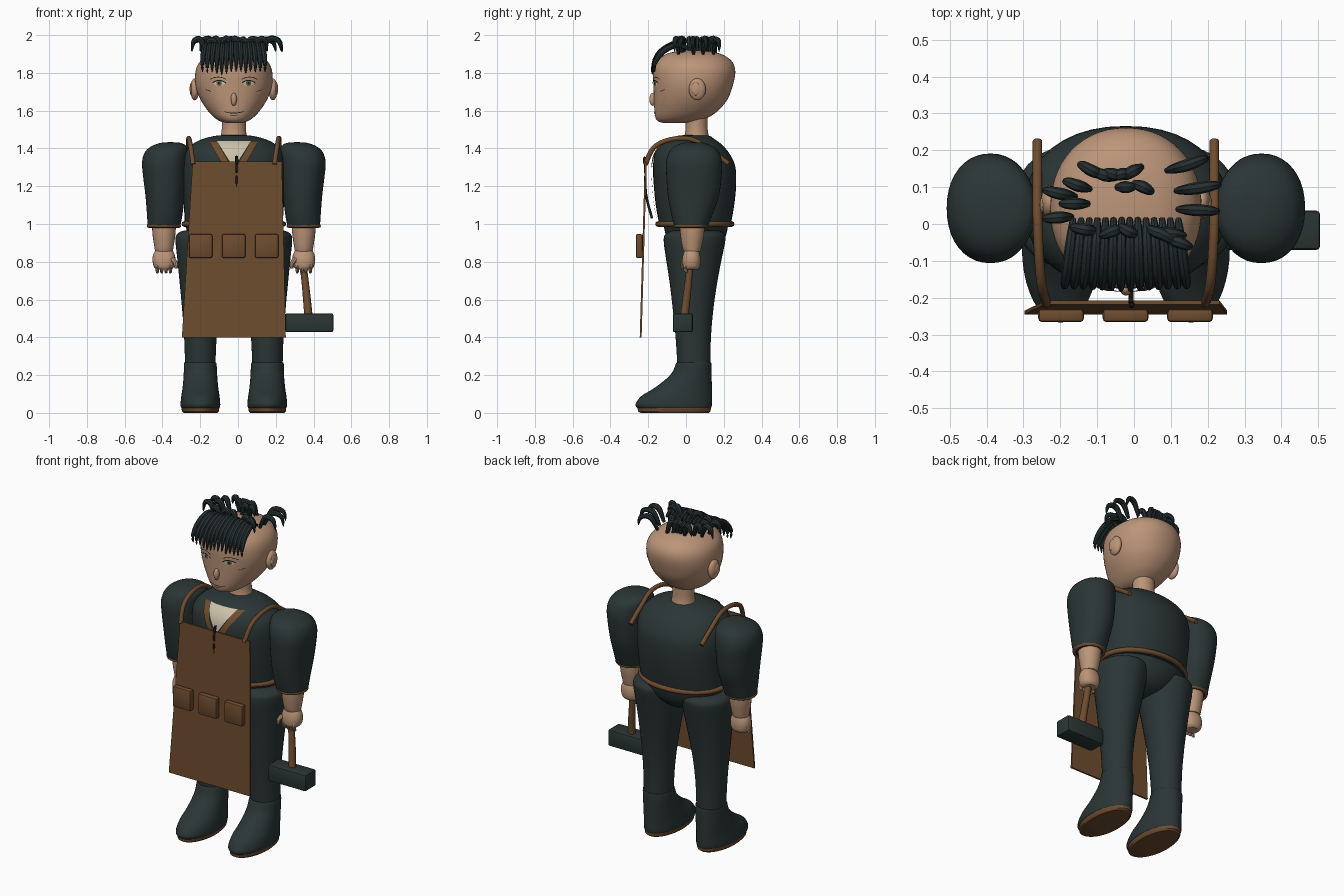
import bpy, bmesh, math, random
from mathutils import Vector, Matrix
from mathutils.bvhtree import BVHTree

if "Cube" in bpy.data.objects:
    bpy.data.objects.remove(bpy.data.objects["Cube"])

random.seed(4)
C = -0.022  # body centre line


def material(name, rgb):
    m = bpy.data.materials.new(name)
    m.diffuse_color = (*rgb, 1)
    m.use_nodes = True
    m.node_tree.nodes["Principled BSDF"].inputs["Base Color"].default_value = m.diffuse_color
    return m


DARK = material("dark_slate_cloth", (0.024, 0.036, 0.036))
HAIR = material("dark_hair", (0.020, 0.030, 0.032))
SKIN = material("skin", (0.50, 0.30, 0.19))
BROWN = material("brown_leather", (0.155, 0.072, 0.028))
CREAM = material("cream_linen", (0.60, 0.53, 0.40))
OLIVE = material("olive_iris", (0.13, 0.13, 0.05))
BLACK = material("near_black", (0.012, 0.010, 0.008))


def finish(bm, name, mat, smooth=True, angle=40):
    me = bpy.data.meshes.new(name)
    bm.to_mesh(me)
    bm.free()
    ob = bpy.data.objects.new(name, me)
    bpy.context.collection.objects.link(ob)
    me.materials.append(mat)
    if smooth:
        bpy.ops.object.select_all(action='DESELECT')
        ob.select_set(True)
        bpy.context.view_layer.objects.active = ob
        bpy.ops.object.shade_smooth_by_angle(angle=math.radians(angle))
    return ob


def spline(rows, steps):
    """Catmull-Rom interpolation through tuples."""
    out = []
    n = len(rows)
    for i in range(n - 1):
        p = [rows[max(i - 1, 0)], rows[i], rows[i + 1], rows[min(i + 2, n - 1)]]
        for k in range(steps):
            t = k / steps
            out.append(tuple(b + 0.5 * t * (c - a + t * (2*a - 5*b + 4*c - d + t * (3*(b - c) + d - a)))
                             for a, b, c, d in zip(*p)))
    return out + [tuple(rows[-1])]


def skin_rings(bm, rings):
    vs = [[bm.verts.new(p) for p in r] for r in rings]
    n = len(vs[0])
    for a, b in zip(vs, vs[1:]):
        for i in range(n):
            bm.faces.new((a[i], a[(i + 1) % n], b[(i + 1) % n], b[i]))
    bm.faces.new(vs[0][::-1])
    bm.faces.new(vs[-1])
    bmesh.ops.recalc_face_normals(bm, faces=bm.faces)


def loft(name, mat, rows, steps=4, n=40, power=2.0):
    """rows of (z, centre x, half width, back-to-front limits y0, y1)"""
    rings = []
    for z, cx, rx, y0, y1 in spline(rows, steps):
        ring = []
        for i in range(n):
            a = 2 * math.pi * i / n
            c, s = math.cos(a), math.sin(a)
            ring.append((cx + rx * math.copysign(abs(c) ** (2 / power), c),
                         (y0 + y1) / 2 + (y1 - y0) / 2 * math.copysign(abs(s) ** (2 / power), s), z))
        rings.append(ring)
    bm = bmesh.new()
    skin_rings(bm, rings)
    return finish(bm, name, mat)


def tube(name, mat, path, radius, steps=5, n=10):
    """Tube along a smoothed path; radius is a number or a function of 0..1"""
    pts = [Vector(p) for p in spline(path, steps)]
    rings = []
    for i, p in enumerate(pts):
        d = (pts[min(i + 1, len(pts) - 1)] - pts[max(i - 1, 0)]).normalized()
        q = d.to_track_quat('Z', 'Y')
        r = radius(i / (len(pts) - 1)) if callable(radius) else radius
        rings.append([p + q @ Vector((r * math.cos(2*math.pi*k/n), r * math.sin(2*math.pi*k/n), 0)) for k in range(n)])
    bm = bmesh.new()
    skin_rings(bm, rings)
    return finish(bm, name, mat)


def ball(name, mat, loc, r):
    bm = bmesh.new()
    bmesh.ops.create_uvsphere(bm, u_segments=20, v_segments=12, radius=1,
                              matrix=Matrix.Translation(loc) @ Matrix.Diagonal((*r, 1)))
    return finish(bm, name, mat)


def box(name, mat, lo, hi, bevel):
    lo, hi = Vector(lo), Vector(hi)
    bm = bmesh.new()
    bmesh.ops.create_cube(bm, size=1, matrix=Matrix.Translation((lo + hi) / 2) @ Matrix.Diagonal((*(hi - lo), 1)))
    bmesh.ops.bevel(bm, geom=bm.edges[:], offset=bevel, segments=2, affect='EDGES', profile=0.5)
    return finish(bm, name, mat)


def ring(name, mat, centre, rx, ry, r, n=40, k=8):
    """Elliptical horizontal band"""
    bm = bmesh.new()
    v = [[bm.verts.new((centre[0] + (rx + r*math.cos(b)) * math.cos(a), centre[1] + (ry + r*math.cos(b)) * math.sin(a),
                        centre[2] + r*math.sin(b))) for b in [2*math.pi*j/k for j in range(k)]]
         for a in [2*math.pi*i/n for i in range(n)]]
    for i in range(n):
        for j in range(k):
            bm.faces.new((v[i][j], v[(i+1) % n][j], v[(i+1) % n][(j+1) % k], v[i][(j+1) % k]))
    return finish(bm, name, mat, angle=180)


def plate(name, mat, target, f, nu=8, nv=8, off=0.004):
    """Thin sheet (x, z) = f(u, v) laid on the front of a target"""
    tree = BVHTree.FromObject(target, bpy.context.evaluated_depsgraph_get())
    bm = bmesh.new()
    g = []
    for j in range(nv + 1):
        row = []
        for i in range(nu + 1):
            x, z = f(i / nu, j / nv)
            hit = tree.ray_cast(Vector((x, -2, z)), Vector((0, 1, 0)))[0]
            row.append(bm.verts.new((x, (hit.y if hit else -0.05) - off, z)))
        g.append(row)
    for j in range(nv):
        for i in range(nu):
            bm.faces.new((g[j][i], g[j][i+1], g[j+1][i+1], g[j+1][i]))
    return finish(bm, name, mat)


# torso, pelvis, neck, head
torso = loft("torso", DARK, [(.985, C, .258, -.14, .235), (1.1, C, .265, -.16, .255), (1.2, C, .272, -.17, .265),
             (1.3, C, .275, -.175, .262), (1.37, C, .262, -.165, .232), (1.42, C, .222, -.135, .19),
             (1.45, C, .165, -.09, .15), (1.468, C, .09, -.04, .12), (1.47, C, .03, .02, .07)], power=2.2)
loft("pelvis", DARK, [(.835, C, .03, .0, .1), (.86, C, .12, -.06, .16), (.92, C, .22, -.1, .205), (1.0, C, .262, -.12, .225)])
ring("belt", BROWN, (C, .047, 1.0), .262, .195, .015)
loft("neck", SKIN, [(1.42, C, .075, -.02, .13), (1.46, C, .07, -.01, .122), (1.5, C, .064, -.003, .115), (1.56, C, .064, -.005, .115)])
head = loft("head", SKIN, [(1.536, C, .045, -.125, .03), (1.545, C, .075, -.15, .075), (1.565, C, .105, -.162, .12),
            (1.6, C, .138, -.167, .17), (1.66, C, .177, -.17, .22), (1.73, C, .202, -.172, .247), (1.8, C, .204, -.174, .261),
            (1.85, C, .187, -.163, .25), (1.885, C, .15, -.13, .215), (1.908, C, .1, -.08, .16), (1.918, C, .03, -.0, .08)], n=56, power=2.15)
ball("nose", SKIN, (C, -.176, 1.66), (.016, .018, .034))

# face details
for s in (-1, 1):
    ex = C + s * .078

    def almond(w, h, cx=ex, cz=1.745):
        return lambda u, v: (cx + w * (2*u - 1), cz + h * (2*v - 1) * math.sqrt(max(0, 1 - (2*u - 1)**2)))

    def arc(w, th, rise, cx, cz):
        return lambda u, v: (cx + w * (2*u - 1), cz + rise * (1 - (2*u - 1)**2) + th * (v - .5))
    plate("eye_white", CREAM, head, almond(.03, .013), off=.003)
    plate("iris", OLIVE, head, almond(.015, .0135), off=.005)
    plate("pupil", BLACK, head, almond(.006, .006), off=.007)
    plate("upper_lash", BLACK, head, arc(.036, .006, .013, ex, 1.747), nv=1, off=.007)
    plate("brow_line", BLACK, head, arc(.042, .004, .012, ex + s*.005, 1.766), nv=1)
    plate("cheek_line", BLACK, head, lambda u, v: (C + s*(.12 + .03*(u if s > 0 else 1 - u)),
          1.70 + .01*(u if s > 0 else 1 - u) + .003*v), nu=4, nv=1)
    # ears
    ball("ear", SKIN, (C + s*.207, .06, 1.713), (.024, .045, .058))
    ball("ear_hollow", SKIN, (C + s*.226, .052, 1.715), (.008, .024, .034))
plate("mouth", BLACK, head, arc(.05, .004, -.008, C, 1.595), nv=1)
plate("lower_lip_line", BLACK, head, arc(.02, .003, -.004, C, 1.578), nv=1)

# shirt opening and lapels
half = lambda v: .002 + .088 * v
plate("shirt_front", CREAM, torso, lambda u, v: (C + half(v)*(2*u - 1), 1.30 + .14*v), nu=12, nv=12)
for s in (-1, 1):
    plate("lapel", BROWN, torso, lambda u, v: (C + s*half(v) + .042*(u if s > 0 else u - 1), 1.285 + .155*v), nu=6, nv=12, off=.009)
plate("front_placket", BROWN, torso, lambda u, v: (C + .03*(u - .5), 1.02 + .28*v), nu=2, off=.009)
tube("neck_cord", BLACK, [(-.008, -.205, 1.36), (-.008, -.216, 1.3), (-.008, -.212, 1.16), (-.008, -.18, 1.03)], .007)
ball("cord_knot", BLACK, (-.006, -.22, 1.335), (.008, .008, .022))

# apron with pockets
bm = bmesh.new()
v = [bm.verts.new(p) for y in (0, .01) for p in
     ((-.297, -.245 + y, .4), (.253, -.245 + y, .4), (.232, -.218 + y, 1.33), (-.24, -.218 + y, 1.33))]
for f in ((0, 1, 2, 3), (7, 6, 5, 4), (0, 4, 5, 1), (1, 5, 6, 2), (2, 6, 7, 3), (3, 7, 4, 0)):
    bm.faces.new([v[i] for i in f])
finish(bm, "apron", BROWN, smooth=False)
for x in (-.198, -.023, .152):
    box("apron_pocket", BROWN, (x - .062, -.266, .82), (x + .062, -.23, .947), .01)

for s in (-1, 1):
    X = lambda d: C + s * d
    # shoulder strap
    tube("apron_strap", BROWN, [(X(.215), -.215, 1.315), (X(.228), -.17, 1.405), (X(.236), -.08, 1.448), (X(.24), .03, 1.448),
         (X(.24), .12, 1.395), (X(.24), .225, 1.32)], .013)
    # puffed sleeve, cuff, forearm, hand
    loft("sleeve", DARK, [(.985, X(.37), .086, -.06, .115), (1.05, X(.366), .094, -.078, .14), (1.15, X(.364), .104, -.096, .175),
         (1.25, X(.366), .114, -.104, .188), (1.33, X(.367), .119, -.105, .19), (1.385, X(.356), .112, -.088, .172),
         (1.415, X(.342), .088, -.055, .135), (1.43, X(.335), .05, -.01, .09), (1.433, X(.335), .01, .035, .05)], power=2.15)
    ring("sleeve_cuff", BROWN, (X(.37), .027, .99), .081, .083, .01)
    loft("forearm", SKIN, [(.855, X(.37), .047, -.012, .076), (.88, X(.37), .051, -.02, .083), (.94, X(.37), .06, -.03, .095),
         (1.0, X(.37), .064, -.035, .1)], n=24)
    loft("hand", SKIN, [(.76, X(.37), .04, -.01, .062), (.775, X(.37), .054, -.019, .074), (.81, X(.37), .061, -.021, .078),
         (.84, X(.37), .056, -.015, .074), (.862, X(.37), .044, -.007, .066)], n=24, power=2.3)
    for k in range(4):
        x = X(.336 + .023 * k)
        tube("finger", SKIN, [(x, .0, .79), (x, -.006, .765), (x, .006, .742)], lambda t: .012 * (1 - .45*t*t), n=8)
    tube("thumb", SKIN, [(X(.325), .0, .815), (X(.308), -.015, .79), (X(.306), -.018, .765)], lambda t: .014 * (1 - .4*t*t), n=8)
    # trouser leg, boot, sole
    loft("trouser_leg", DARK, [(.24, X(.178), .08, -.045, .128), (.4, X(.177), .086, -.055, .132), (.55, X(.174), .1, -.07, .145),
         (.7, X(.168), .12, -.088, .167), (.83, X(.163), .138, -.108, .192), (.91, X(.162), .147, -.118, .208),
         (.945, X(.16), .142, -.11, .205), (.965, X(.155), .11, -.07, .17), (.97, X(.15), .04, .0, .1)])
    loft("boot", DARK, [(.022, X(.177), .094, -.25, .128), (.03, X(.177), .103, -.262, .135), (.05, X(.177), .105, -.266, .137),
         (.09, X(.177), .101, -.235, .137), (.13, X(.177), .095, -.17, .137), (.18, X(.177), .09, -.105, .136),
         (.22, X(.177), .088, -.07, .135), (.262, X(.178), .086, -.053, .134), (.267, X(.178), .08, -.046, .128)])
    loft("boot_sole", BROWN, [(0, X(.177), .09, -.24, .12), (.008, X(.177), .098, -.254, .13), (.026, X(.177), .1, -.257, .132)], steps=1)

# hammer
tube("hammer_handle", BROWN, [(.338, .025, .84), (.358, .01, .67), (.376, -.012, .48)], lambda t: .017 + .006*t, n=12)
box("hammer_head", DARK, (.25, -.07, .427), (.505, .036, .527), .01)

# hair: spindle-shaped locks
lock_r = lambda w: (lambda t: max(.0015, w * math.sin(math.pi * min(1, .12 + .88*t)) ** .7))
for k in range(14):  # fringe
    x = -.165 + .285 * k / 13
    e = random.uniform(-.012, .012)
    spread = (x - C) * .16
    drop = .02 * abs(k - 6) / 7
    tube("fringe_lock", HAIR, [(x, .015, 1.925), (x + spread*.3, -.05, 1.952 + e*.5), (x + spread*.7, -.125, 1.915 + e*.5),
         (x + spread, -.165, 1.86 + e), (x + spread, -.185 + abs(spread)*.9, 1.795 + drop + e)], lock_r(.0155), n=8)
tops = [(.09, .145, .2, .175), (.115, .09, .235, .105), (.12, .04, .23, .035), (.09, -.04, .155, -.06), (.03, -.01, .12, -.045),
        (.05, -.02, .14, -.03), (-.16, .075, -.245, .09), (-.17, .02, -.245, .015), (-.125, .055, -.2, .055), (-.12, .095, -.19, .115),
        (-.08, .13, -.15, .16), (-.05, .125, -.11, .14), (-.03, .13, -.08, .14), (-.01, .14, -.06, .13), (.02, .155, -.03, .13),
        (-.045, .1, .0, .1), (0, .11, .05, .09), (-.1, -.02, -.17, -.01), (-.03, -.01, -.09, -.03), (.01, -.03, -.04, -.01)]
for x0, y0, x1, y1 in tops:  # crown tufts
    side = abs(x1 - C) > .17
    h = random.uniform(-.008, 0)
    mx, my = x0 + (x1 - x0) * .55, y0 + (y1 - y0) * .55
    tube("crown_tuft", HAIR, [(x0, y0, 1.9), ((x0 + mx)/2, (y0 + my)/2, 1.965 + h), (mx, my, 1.982 + h),
         (x1 - (x1 - x0)*.12, y1, 1.967 + h), (x1, y1, 1.912 if side else 1.93)], lock_r(.0165), n=8)
